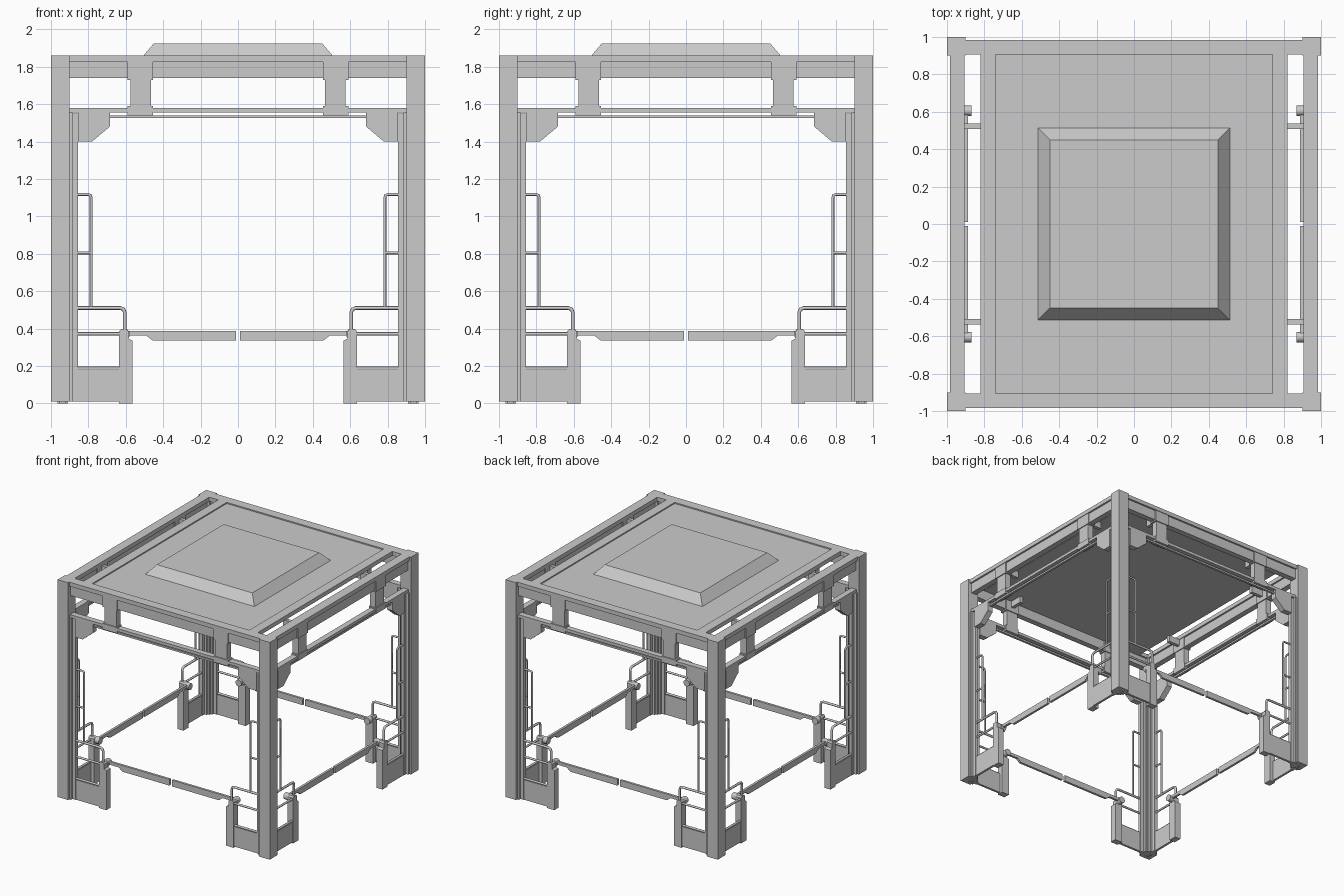
import bpy, bmesh
from math import radians
from mathutils import Matrix, Vector

cube = bpy.data.objects.get("Cube")
if cube:
    bpy.data.objects.remove(cube, do_unlink=True)

mat = bpy.data.materials.new("plain_grey")
mat.use_nodes = True
GREY = (0.6, 0.6, 0.6, 1)
mat.diffuse_color = GREY
mat.node_tree.nodes["Principled BSDF"].inputs["Base Color"].default_value = GREY

# Each detail is described once on the front side, then repeated on four sides
TURNS = [Matrix.Rotation(radians(90 * k), 4, "Z") for k in range(4)]
FLIP = Matrix.Diagonal((-1, 1, 1, 1))
HALVES = [t @ m for t in TURNS for m in (Matrix.Identity(4), FLIP)]
ONCE = [Matrix.Identity(4)]


def link(name, data):
    obj = bpy.data.objects.new(name, data)
    bpy.context.collection.objects.link(obj)
    data.materials.append(mat)
    return obj


def prism(name, profile, y0, y1, copies=HALVES):
    """Extrude an (x, z) outline from depth y0 to y1 and repeat it."""
    bm = bmesh.new()
    for m in copies:
        a = [bm.verts.new(m @ Vector((x, y0, z))) for x, z in profile]
        b = [bm.verts.new(m @ Vector((x, y1, z))) for x, z in profile]
        bm.faces.new(a)
        bm.faces.new(b[::-1])
        for i in range(len(a)):
            j = (i + 1) % len(a)
            bm.faces.new((a[i], b[i], b[j], a[j]))
    bmesh.ops.recalc_face_normals(bm, faces=bm.faces)
    me = bpy.data.meshes.new(name)
    bm.to_mesh(me)
    bm.free()
    return link(name, me)


def box(name, x, y, z, copies=HALVES):
    outline = [(x[0], z[0]), (x[1], z[0]), (x[1], z[1]), (x[0], z[1])]
    return prism(name, outline, y[0], y[1], copies)


def pipe(name, paths, y, radius):
    """Round tubes along (x, z) paths, repeated on every side."""
    cu = bpy.data.curves.new(name, "CURVE")
    cu.dimensions = "3D"
    cu.bevel_depth = radius
    cu.bevel_resolution = 2
    cu.use_fill_caps = True
    for m in HALVES:
        for path in paths:
            sp = cu.splines.new("POLY")
            sp.points.add(len(path) - 1)
            for p, (x, z) in zip(sp.points, path):
                p.co = (*(m @ Vector((x, y, z))), 1)
    return link(name, cu)


# Corner posts, feet and the guide channels on their inner faces
box("corner_post", (0.9, 1), (-1, -0.9), (0.01, 1.86), TURNS)
box("post_foot", (0.92, 0.955), (-0.955, -0.92), (0, 0.01), TURNS)
box("guide_channel", (0.885, 0.9), (-0.985, -0.915), (0.01, 1.555))
box("guide_web", (0.855, 0.885), (-0.965, -0.935), (0.01, 1.55))

# Upper beams: wide top flange over a narrower web, plus the lower rails
box("top_flange", (-0.9, 0.9), (-0.985, -0.905), (1.825, 1.86), TURNS)
box("beam_web", (-0.9, 0.9), (-0.97, -0.92), (1.74, 1.825), TURNS)
box("lower_rail", (-0.9, 0.9), (-0.975, -0.925), (1.555, 1.58), TURNS)
box("hanging_track", (-0.86, 0.86), (-0.96, -0.94), (1.525, 1.54), TURNS)

# Hangers between beam and lower rail
box("hanger_cap", (0.455, 0.59), (-0.98, -0.91), (1.73, 1.828))
box("hanger_column", (0.465, 0.575), (-0.972, -0.918), (1.58, 1.74))
box("hanger_base", (0.455, 0.59), (-0.98, -0.915), (1.54, 1.59))
box("roof_support", (0.507, 0.537), (-0.915, -0.8), (1.77, 1.825))

# Corner gussets
prism("gusset", [(0.855, 1.555), (0.685, 1.555), (0.685, 1.48),
                 (0.78, 1.4), (0.855, 1.4)], -0.975, -0.925)

# Roof: sunken panel between side rims, with a bevelled raised centre
box("roof_panel", (-0.745, 0.745), (-0.91, 0.91), (1.825, 1.85), ONCE)
box("roof_rim", (0.74, 0.82), (-0.91, 0.91), (1.825, 1.86), TURNS[::2])
bm = bmesh.new()
bmesh.ops.create_cube(bm, size=1)
for v in bm.verts:
    top = v.co.z > 0
    s = 0.9 if top else 1.03
    v.co = (v.co.x * s, v.co.y * s, 1.925 if top else 1.848)
dome = bpy.data.meshes.new("roof_raised_centre")
bm.to_mesh(dome)
bm.free()
link("roof_raised_centre", dome)

# Low gate housing beside each post
prism("gate_post", [(0.565, 0), (0.635, 0), (0.635, 0.385), (0.625, 0.397),
                    (0.595, 0.397), (0.585, 0.385), (0.585, 0.345),
                    (0.565, 0.335)], -0.965, -0.91)
box("kick_panel", (0.63, 0.86), (-0.96, -0.94), (0.01, 0.18))
pipe("cross_bar", [[(0.63, 0.187), (0.86, 0.187)],
                   [(0.61, 0.372), (0.86, 0.372)]], -0.95, 0.009)

# Bent handrails
pipe("hand_rail", [[(0.86, 0.51), (0.63, 0.51), (0.612, 0.503),
                    (0.605, 0.485), (0.605, 0.38)]], -0.95, 0.01)
pipe("tall_rail", [[(0.86, 1.117), (0.8, 1.117), (0.789, 1.112),
                    (0.785, 1.1), (0.785, 0.51)],
                   [(0.86, 0.805), (0.785, 0.805)]], -0.95, 0.008)

# Swinging barrier arms and their hinge pins
prism("barrier_arm", [(0.61, 0.388), (0.012, 0.388), (0.012, 0.335),
                      (0.455, 0.335), (0.49, 0.362), (0.61, 0.362)],
      -0.907, -0.887)
bm = bmesh.new()
for m in HALVES:
    place = m @ Matrix.Translation((0.605, -0.895, 0.37)) @ Matrix.Rotation(radians(90), 4, "X")
    bmesh.ops.create_cone(bm, cap_ends=True, segments=16, radius1=0.028,
                          radius2=0.028, depth=0.05, matrix=place)
bmesh.ops.recalc_face_normals(bm, faces=bm.faces)
pin = bpy.data.meshes.new("hinge_pin")
bm.to_mesh(pin)
bm.free()
pin_obj = link("hinge_pin", pin)
bpy.ops.object.select_all(action="DESELECT")
pin_obj.select_set(True)
bpy.context.view_layer.objects.active = pin_obj
bpy.ops.object.shade_smooth_by_angle()
